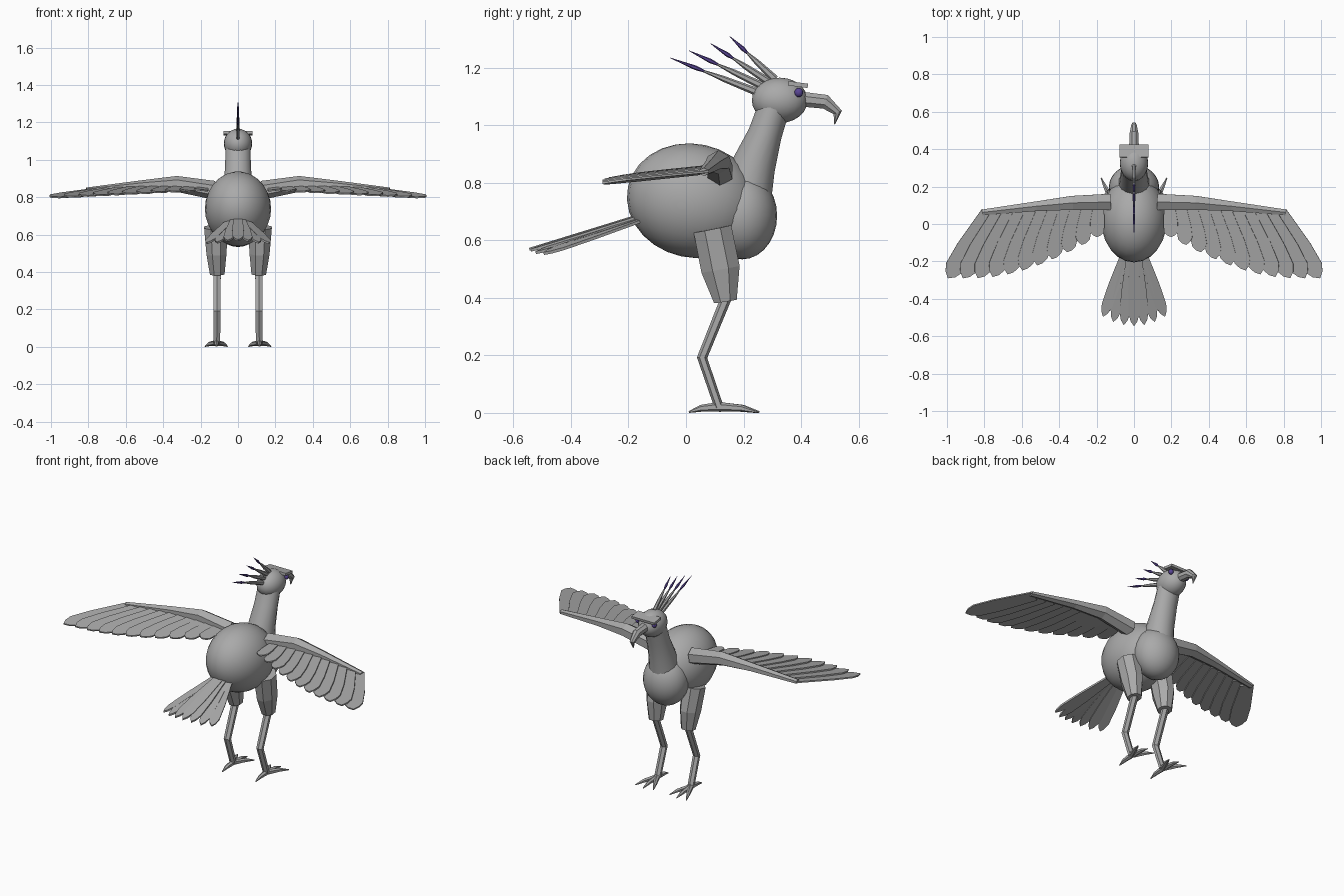
import bpy, bmesh, math
from mathutils import Vector, Matrix

if "Cube" in bpy.data.objects:
    bpy.data.objects.remove(bpy.data.objects["Cube"])


def material(name, rgb):
    m = bpy.data.materials.new(name)
    m.diffuse_color = (*rgb, 1)
    m.use_nodes = True
    m.node_tree.nodes["Principled BSDF"].inputs["Base Color"].default_value = m.diffuse_color
    return m


GREY = material("plumage grey", (0.40, 0.40, 0.40))
PURPLE = material("deep purple", (0.10, 0.06, 0.30))


def finish(name, bm, mat, mirror=False, smooth=False):
    bmesh.ops.recalc_face_normals(bm, faces=bm.faces)
    me = bpy.data.meshes.new(name)
    bm.to_mesh(me)
    bm.free()
    ob = bpy.data.objects.new(name, me)
    bpy.context.collection.objects.link(ob)
    me.materials.append(mat)
    if mirror:
        ob.modifiers.new("mirror", 'MIRROR').use_mirror_merge = False
    if smooth:
        bpy.ops.object.select_all(action='DESELECT')
        ob.select_set(True)
        bpy.context.view_layer.objects.active = ob
        bpy.ops.object.shade_smooth_by_angle(angle=math.radians(45))
    return ob


def ellipsoid(name, centre, radii, mat, tilt=0, seg=24, rings=14, mirror=False):
    bm = bmesh.new()
    m = (Matrix.Translation(centre) @ Matrix.Rotation(math.radians(tilt), 4, 'X')
         @ Matrix.Diagonal((*radii, 1)))
    bmesh.ops.create_uvsphere(bm, u_segments=seg, v_segments=rings, radius=1, matrix=m)
    return finish(name, bm, mat, mirror, True)


def add_tube(bm, pts, sides, ref):
    """Loft of elliptical rings; each point is x, y, z, half width along ref, half depth."""
    c = [Vector(p[:3]) for p in pts]
    rings = []
    for i, p in enumerate(pts):
        t = (c[min(i + 1, len(c) - 1)] - c[max(i - 1, 0)]).normalized()
        a = Vector(ref)
        a = (a - t * a.dot(t)).normalized()
        b = t.cross(a)
        rings.append([bm.verts.new(c[i] + a * p[3] * math.cos(w) + b * p[4] * math.sin(w))
                      for w in [math.tau * (k + 0.5) / sides for k in range(sides)]])
    for r, s in zip(rings, rings[1:]):
        for k in range(sides):
            n = (k + 1) % sides
            bm.faces.new((r[k], r[n], s[n], s[k]))
    bm.faces.new(rings[0][::-1])
    bm.faces.new(rings[-1])


def tube(name, pts, sides, mat, ref=(1, 0, 0), mirror=False, smooth=False):
    bm = bmesh.new()
    add_tube(bm, pts, sides, ref)
    return finish(name, bm, mat, mirror, smooth)


def add_feather(bm, root, tip, width, roll=0, thick=0.008):
    """Flat blade with a rounded point."""
    root, tip = Vector(root), Vector(tip)
    d = tip - root
    side = d.cross(Vector((0, 0, 1))).normalized()
    side = Matrix.Rotation(math.radians(roll), 3, d.normalized()) @ side
    up = side.cross(d).normalized() * thick / 2
    half = [(0, 0.36), (0.55, 0.5), (0.84, 0.47), (0.94, 0.28)]
    outline = half + [(1, 0)] + [(u, -v) for u, v in reversed(half)]
    top, low = ([bm.verts.new(root + d * u + side * v * width + s * up)
                 for u, v in outline] for s in (1, -1))
    bm.faces.new(top)
    bm.faces.new(low[::-1])
    for k in range(len(top)):
        n = (k + 1) % len(top)
        bm.faces.new((top[k], low[k], low[n], top[n]))


# Body, chest, neck and head
ellipsoid("body", (0, 0.025, 0.738), (0.177, 0.232, 0.198), GREY, tilt=-12)
ellipsoid("chest", (0, 0.195, 0.686), (0.135, 0.122, 0.152), GREY)
tube("neck", [(0, 0.215, 0.78, 0.085, 0.088), (0, 0.235, 0.86, 0.077, 0.078),
              (0, 0.275, 0.97, 0.07, 0.06), (0, 0.308, 1.07, 0.068, 0.056)],
     16, GREY, smooth=True)
ellipsoid("head", (0, 0.326, 1.087), (0.076, 0.097, 0.079), GREY, seg=20, rings=12)

# Hooked beak
tube("beak", [(0, 0.395, 1.092, 0.029, 0.028), (0, 0.485, 1.082, 0.025, 0.027),
              (0, 0.528, 1.045, 0.015, 0.017), (0, 0.517, 1.004, 0.002, 0.002)], 8, GREY)

# Brow ridge and eyes
bm = bmesh.new()
bmesh.ops.create_cube(bm, size=1, matrix=Matrix.Translation((0, 0.39, 1.142))
                      @ Matrix.Rotation(math.radians(-8), 4, 'X')
                      @ Matrix.Diagonal((0.156, 0.068, 0.015, 1)))
finish("brow", bm, GREY)
ellipsoid("eye", (0.057, 0.392, 1.114), (0.014, 0.015, 0.016), PURPLE,
          seg=12, rings=8, mirror=True)

# Crest quills with purple spindle tips
shafts, tips = bmesh.new(), bmesh.new()
for by, bz, ty, tz, part in [(0.25, 1.115, -0.055, 1.235, 0.40), (0.27, 1.135, 0.01, 1.26, 0.40),
                             (0.29, 1.15, 0.085, 1.285, 0.40), (0.31, 1.16, 0.152, 1.31, 0.40)]:
    base, tip = Vector((0, by, bz)), Vector((0, ty, tz))
    at = lambda f: base.lerp(tip, f)
    add_tube(shafts, [(*base, 0.011, 0.014), (*at(0.4), 0.008, 0.010),
                      (*at(1 - part + 0.05), 0.003, 0.003)], 6, (1, 0, 0))
    add_tube(tips, [(*at(1 - part), 0.003, 0.004), (*at(1 - part * 0.72), 0.007, 0.008),
                    (*tip, 0.0008, 0.0008)], 6, (1, 0, 0))
finish("crest_quills", shafts, GREY)
finish("crest_tips", tips, PURPLE)

# Wing arm
tube("wing_arm", [(0.13, 0.118, 0.838, 0.05, 0.05), (0.33, 0.113, 0.872, 0.043, 0.042),
                  (0.52, 0.095, 0.863, 0.03, 0.027), (0.81, 0.062, 0.838, 0.018, 0.014)],
     6, GREY, ref=(0, 1, 0), mirror=True)

# Wing feathers, growing longer and sweeping outward
bm = bmesh.new()
COUNT = 11
for i in range(COUNT):
    t = i / (COUNT - 1)
    root = (0.19 + 0.59 * t, 0.10 - 0.04 * t, 0.85 + 0.05 * t * (1 - t) - 0.015 * t)
    tip = (0.20 + 0.795 * t, -0.07 - 0.22 * math.sin(min(1, 1.2 * t) * math.pi / 2),
           0.838 - 0.038 * t)
    add_feather(bm, root, tip, 0.078 + 0.03 * t, roll=7)
finish("wing_feathers", bm, GREY, mirror=True)

# Fanned tail
bm = bmesh.new()
for i in range(7):
    a = (i - 3) / 3
    drop = 0.018 * abs(a) + 0.003 * (i % 2)
    add_feather(bm, (0.035 * a, -0.13, 0.70 - drop),
                (0.165 * a, -0.545 + 0.05 * a * a, 0.572 - drop), 0.062, roll=-8 * a, thick=0.01)
finish("tail_feathers", bm, GREY)

# Thighs and shins
tube("thigh", [(0.118, 0.092, 0.64, 0.068, 0.072), (0.115, 0.12, 0.5, 0.058, 0.073),
               (0.111, 0.137, 0.388, 0.042, 0.043)], 8, GREY, mirror=True)
tube("shin", [(0.112, 0.14, 0.40, 0.023, 0.019), (0.112, 0.056, 0.192, 0.022, 0.018),
              (0.114, 0.115, 0.02, 0.021, 0.016)], 6, GREY, mirror=True)

# Three front toes and one back toe
bm = bmesh.new()
ankle = Vector((0.115, 0.115, 0.022))
for tx, ty in [(0.176, 0.247), (0.115, 0.255), (0.056, 0.24), (0.115, 0.01)]:
    tip = Vector((tx, ty, 0.004))
    mid = ankle.lerp(tip, 0.6)
    d = (tip - ankle).normalized()
    add_tube(bm, [(*ankle, 0.016, 0.017), (mid.x, mid.y, 0.017, 0.012, 0.012),
                  (*tip, 0.003, 0.003)], 6, (d.y, -d.x, 0))
bmesh.ops.translate(bm, verts=bm.verts, vec=(0, 0, -min(v.co.z for v in bm.verts)))
finish("toes", bm, GREY, mirror=True)
